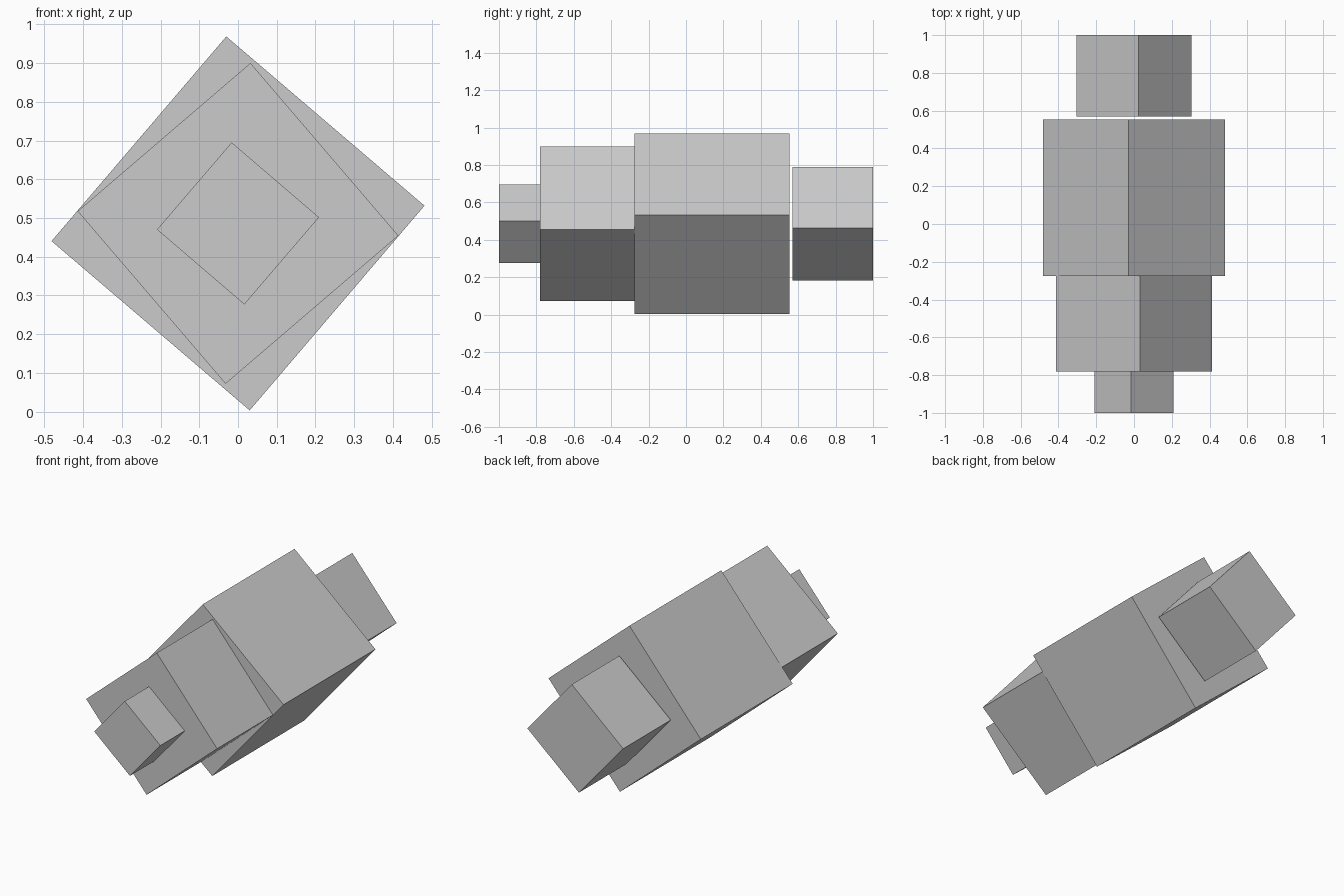
import bpy
from math import radians

if "Cube" in bpy.data.objects:
    bpy.data.objects.remove(bpy.data.objects["Cube"])

AXIS_Z = 0.486


def block(name, width, height, y0, y1, tilt):
    """Box lying along y, rolled around the shared long axis."""
    bpy.ops.mesh.primitive_cube_add(size=1, location=(0, (y0 + y1) / 2, AXIS_Z),
                                    rotation=(0, radians(tilt), 0))
    ob = bpy.context.object
    ob.name = name
    ob.scale = (width, y1 - y0, height)
    return ob


# Front tip, collar, main body and rear plug along one axis
block("front_tip", 0.297, 0.296, -1.0, -0.78, 40.6)
block("front_collar", 0.587, 0.588, -0.78, -0.276, 49.4)
block("main_body", 0.673, 0.695, -0.276, 0.554, 40.5)
block("rear_plug", 0.43, 0.43, 0.57, 1.0, 49.3)
